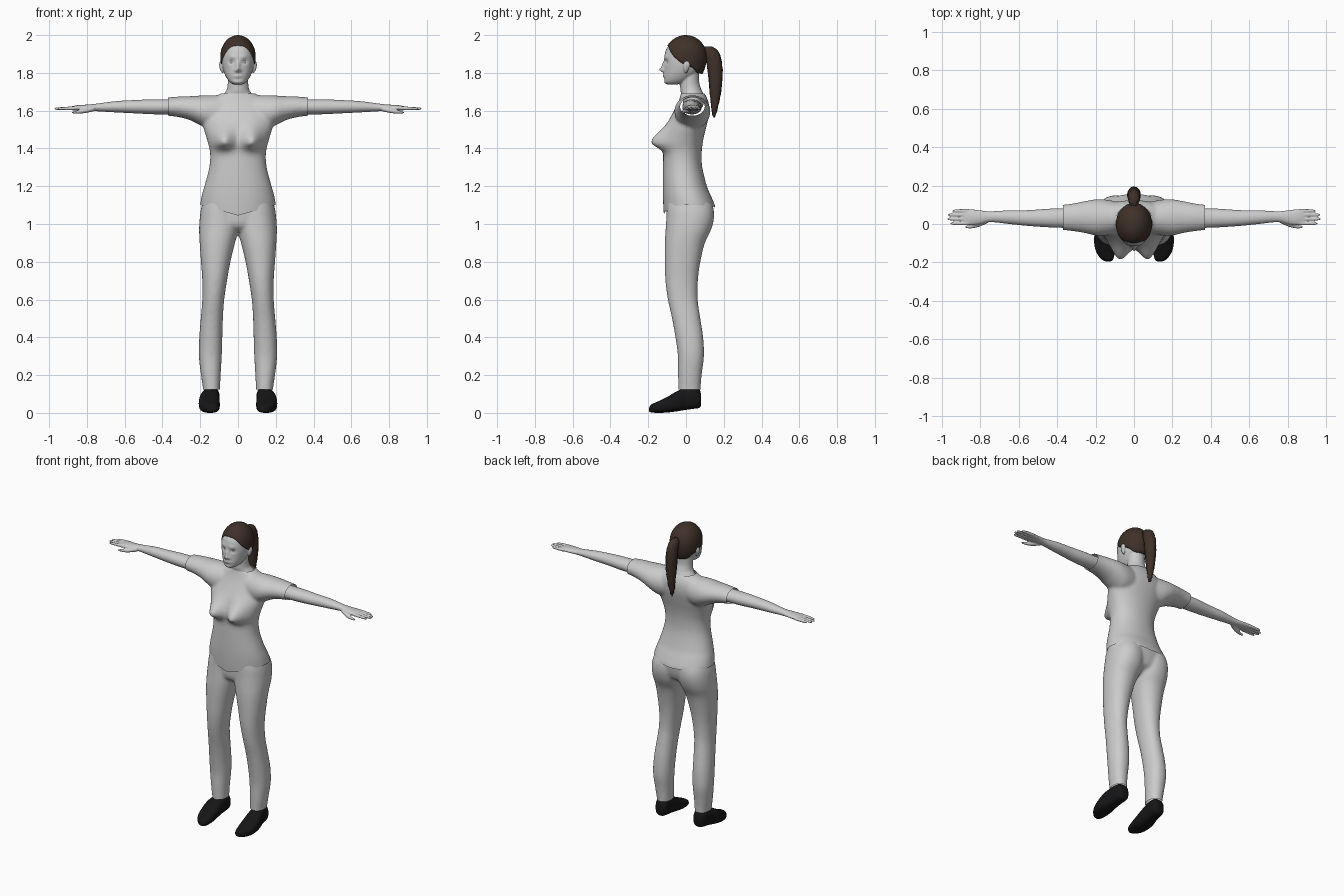
import bpy, bmesh
from math import sin, cos, pi, asin, exp, copysign


def interp(keys, k=5):
    """Smooth curve through key tuples whose first entry is the position along the axis."""
    out = []
    m = len(keys)
    tan = []
    for i in range(m):
        a, b = keys[max(i - 1, 0)], keys[min(i + 1, m - 1)]
        tan.append([(q - p) / (b[0] - a[0]) for p, q in zip(a, b)])
    for i in range(m - 1):
        a, b, h = keys[i], keys[i + 1], keys[i + 1][0] - keys[i][0]
        for j in range(k):
            u = j / k
            w = (2*u**3 - 3*u*u + 1, u**3 - 2*u*u + u, 3*u*u - 2*u**3, u**3 - u*u)
            out.append([w[0]*p + w[1]*h*tp + w[2]*q + w[3]*h*tq
                        for p, q, tp, tq in zip(a, b, tan[i], tan[i + 1])])
    return out + [list(keys[-1])]


def loft(bm, axis, keys, n=40, e=1.0, bump=None, mirror=False):
    """Closed tube; each key is (t, a0, a1, b0, b1): extents across the axis."""
    for s in ((1, -1) if mirror else (1,)):
        rings = []
        for t, a0, a1, b0, b1 in interp(keys):
            ring = []
            for i in range(n):
                c, d = cos(2*pi*i/n), sin(2*pi*i/n)
                a = (a0 + a1)/2 + (a1 - a0)/2 * copysign(abs(c)**e, c)
                b = (b0 + b1)/2 + (b1 - b0)/2 * copysign(abs(d)**e, d)
                p = {'x': (t, a, b), 'y': (a, t, b), 'z': (a, b, t)}[axis]
                if bump:
                    p = bump(*p)
                ring.append(bm.verts.new((s*p[0], p[1], p[2])))
            rings.append(ring)
        for r, q in zip(rings, rings[1:]):
            for i in range(n):
                j = (i + 1) % n
                bm.faces.new((r[i], r[j], q[j], q[i]))
        bm.faces.new(rings[0])
        bm.faces.new(rings[-1])


def sym(keys):
    return [(z, -w, w, y0, y1) for z, w, y0, y1 in keys]


def finish(name, bm, color=None, voxel=0, smooth=0, cuts=(), warp=None):
    """Make the object; optionally fuse its shells, trim openings and warp it."""
    bmesh.ops.recalc_face_normals(bm, faces=bm.faces[:])
    me = bpy.data.meshes.new(name)
    bm.to_mesh(me)
    bm.free()
    ob = bpy.data.objects.new(name, me)
    bpy.context.collection.objects.link(ob)
    if voxel:
        r = ob.modifiers.new("fuse", 'REMESH')
        r.mode, r.voxel_size = 'VOXEL', voxel
        if smooth:
            sm = ob.modifiers.new("relax", 'SMOOTH')
            sm.factor, sm.iterations = 0.5, smooth
        dg = bpy.context.evaluated_depsgraph_get()
        new = bpy.data.meshes.new_from_object(ob.evaluated_get(dg))
        ob.modifiers.clear()
        ob.data = me = new
        me.name = name
        b2 = bmesh.new()
        b2.from_mesh(me)
        for co, no in cuts:
            bmesh.ops.bisect_plane(b2, geom=b2.verts[:] + b2.edges[:] + b2.faces[:],
                                   plane_co=co, plane_no=no, clear_outer=True)
        if warp:
            for v in b2.verts:
                v.co = warp(*v.co)
        b2.to_mesh(me)
        b2.free()
    for p in me.polygons:
        p.use_smooth = True
    if color:
        mat = bpy.data.materials.new(name + "_colour")
        mat.diffuse_color = color
        me.materials.append(mat)
    return ob


HAIR, BLACK = (0.05, 0.03, 0.022, 1), (0.008, 0.008, 0.009, 1)


# Shirt: torso and short sleeves
def bust(x, y, z):
    if y < 0:
        dz = (z - 1.432) / (0.07 if z > 1.432 else 0.036)
        y -= 0.075 * exp(-((abs(x) - 0.075)/0.052)**2 - dz*dz)
    return x, y, z


def hem(x, y, z):
    drop = 0.055 * max(0, 1 - abs(x)/0.2) if y < 0.02 else 0.015 * max(0, 1 - abs(x)/0.2)
    blend = min(1, max(0, (y + 0.1) / 0.12)) if y < 0.02 else 0
    return x, y, z - drop * (1 - blend) * max(0, 1 - (z - 1.1)/0.15)


bm = bmesh.new()
loft(bm, 'z', sym([(1.04, .2, -.11, .152), (1.1, .2, -.117, .156), (1.15, .192, -.121, .136),
                   (1.2, .178, -.123, .112), (1.3, .152, -.122, .086), (1.38, .148, -.12, .083),
                   (1.45, .165, -.12, .092), (1.52, .185, -.103, .109), (1.58, .188, -.074, .122),
                   (1.63, .17, -.048, .122), (1.67, .13, -.032, .11), (1.7, .075, -.025, .092),
                   (1.72, .06, -.025, .085)]), n=64, e=.92, bump=bust)
loft(bm, 'x', [(.08, -.05, .115, 1.5, 1.68), (.15, -.06, .127, 1.5, 1.682), (.2, -.06, .128, 1.523, 1.68),
               (.25, -.048, .12, 1.548, 1.677), (.31, -.038, .108, 1.565, 1.675),
               (.37, -.032, .1, 1.573, 1.67), (.42, -.03, .098, 1.575, 1.668)], mirror=True)
finish("shirt", bm, voxel=.009, smooth=5, warp=hem,
       cuts=[((0, 0, 1.1), (0, 0, -1)), ((0, 0, 1.692), (0, 0, 1)),
             ((.37, 0, 0), (1, 0, 0)), ((-.37, 0, 0), (-1, 0, 0))])

# Trousers: two legs fused to the pelvis
bm = bmesh.new()
loft(bm, 'z', [(.09, .095, .185, -.04, .075), (.13, .095, .186, -.041, .077), (.2, .092, .196, -.042, .083),
               (.3, .086, .207, -.043, .095), (.4, .083, .205, -.056, .091), (.5, .08, .197, -.074, .076),
               (.6, .073, .189, -.096, .062), (.7, .058, .189, -.109, .063), (.8, .04, .196, -.112, .076),
               (.9, .016, .203, -.112, .1), (.97, -.004, .206, -.108, .133), (1.03, -.01, .203, -.104, .148),
               (1.08, -.01, .196, -.102, .146), (1.13, -.01, .18, -.098, .13)], e=.92, mirror=True)
loft(bm, 'z', sym([(.96, .12, -.06, .06), (.98, .17, -.085, .095), (1.0, .198, -.097, .122),
                   (1.05, .198, -.102, .14), (1.1, .192, -.102, .143), (1.16, .18, -.1, .12)]), e=.92)
finish("trousers", bm, voxel=.009, smooth=5,
       cuts=[((0, 0, .125), (0, 0, -1)), ((0, 0, 1.115), (0, 0, 1))])

# Arms with palms, fingers and thumbs
bm = bmesh.new()
loft(bm, 'x', [(.32, -.02, .085, 1.58, 1.66), (.37, -.02, .082, 1.58, 1.66), (.45, -.017, .079, 1.581, 1.66),
               (.55, -.01, .072, 1.586, 1.656), (.65, 0, .071, 1.591, 1.65), (.75, .01, .066, 1.597, 1.637),
               (.8, .0, .071, 1.599, 1.632), (.85, -.006, .077, 1.6, 1.629), (.885, -.004, .075, 1.603, 1.622)],
     mirror=True)
for y, tip in ((.003, .955), (.026, .972), (.048, .968), (.068, .945)):
    loft(bm, 'x', [(.86, y - .01, y + .01, 1.603, 1.624), (.92, y - .009, y + .009, 1.603, 1.62),
                   (tip - .008, y - .007, y + .007, 1.604, 1.617), (tip, y - .003, y + .003, 1.608, 1.613)],
         n=12, mirror=True)
loft(bm, 'x', [(.76, .005, .035, 1.597, 1.625), (.81, -.016, .012, 1.587, 1.611),
               (.85, -.023, -.003, 1.584, 1.602), (.878, -.021, -.01, 1.585, 1.594)], n=14, mirror=True)
finish("arms", bm, voxel=.0045, smooth=2)

# Head and neck


def face(x, y, z):
    if y < -.02:
        def g(cx, wx, cz, wz):
            return exp(-((abs(x) - cx)/wx)**2 - ((z - cz)/wz)**2)
        y -= .026 * g(0, .012, 1.816, .012) + .014 * g(0, .01, 1.84, .018)
        y -= .006 * g(0, .024, 1.784, .009) + .006 * g(.016, .008, 1.812, .008)
        y -= .005 * g(.03, .02, 1.885, .01)
        y += .011 * g(.034, .016, 1.858, .012) + .005 * g(0, .025, 1.766, .007)
    return x, y, z


bm = bmesh.new()
loft(bm, 'z', sym([(1.738, .022, -.1, -.05), (1.75, .043, -.115, 0), (1.78, .064, -.117, .045),
                   (1.82, .079, -.115, .08), (1.87, .086, -.115, .095), (1.92, .083, -.107, .094),
                   (1.95, .07, -.086, .08), (1.975, .042, -.05, .05), (1.985, .02, -.02, .025)]),
     n=96, e=.94, bump=face)
loft(bm, 'z', sym([(1.62, .09, -.01, .09), (1.67, .092, -.022, .096), (1.69, .074, -.026, .091),
                   (1.71, .06, -.03, .082), (1.75, .054, -.031, .07), (1.82, .054, -.03, .07)]))
loft(bm, 'z', [(1.8, .078, .086, -.005, .005), (1.815, .078, .094, -.012, .012), (1.84, .078, .1, -.014, .022),
               (1.86, .08, .096, -.008, .016), (1.865, .082, .088, 0, .01)], n=16, mirror=True)
finish("head", bm, voxel=.0045, smooth=2)

# Eyes
bm = bmesh.new()
for s in (1, -1):
    r = bmesh.ops.create_uvsphere(bm, u_segments=16, v_segments=10, radius=.013)
    bmesh.ops.translate(bm, verts=r['verts'], vec=(s*.033, -.089, 1.858))
finish("eyes", bm)

# Hair cap with a shaped hairline
bm = bmesh.new()
line = interp([(0, 1.945), (.5, 1.935), (1.0, 1.885), (1.4, 1.85), (1.9, 1.83), (2.4, 1.8), (pi, 1.795)], 6)
cols = line + [[2*pi - a, z] for a, z in line[-2:0:-1]]
zc, h, rows, grid = 1.885, .115, 14, []
for a, zb in cols:
    f0 = asin((zb - zc)/h) if zb > zc else (zb - zc)/h
    col = []
    for j in range(-1, rows):
        f = f0 + (pi/2 - f0) * max(j, 0)/rows
        z, r = (zc + h*sin(f), cos(f)) if f > 0 else (zc + h*f, 1 - (f*h/.2)**2)
        r *= .9 if j < 0 else 1
        col.append(bm.verts.new((.094*r*sin(a), -(.115 if cos(a) > 0 else .11)*r*cos(a), z)))
    grid.append(col)
top = bm.verts.new((0, 0, zc + h))
for c, d in zip(grid, grid[1:] + grid[:1]):
    for j in range(rows):
        bm.faces.new((c[j], d[j], d[j + 1], c[j + 1]))
    bm.faces.new((c[rows], d[rows], top))
finish("hair", bm, HAIR)

# Ponytail
bm = bmesh.new()
loft(bm, 'z', sym([(1.565, .004, .144, .152), (1.6, .014, .137, .164), (1.7, .027, .126, .185),
                   (1.8, .033, .116, .193), (1.87, .033, .106, .186), (1.92, .026, .088, .166),
                   (1.94, .012, .09, .135)]), n=32,
     bump=lambda x, y, z: (x + .002*sin(z*170 + y*300), y + .0025*sin(z*150 + x*400), z))
finish("ponytail", bm, HAIR)

# Shoes
bm = bmesh.new()
loft(bm, 'y', [(-.196, .122, .142, .008, .025), (-.187, .11, .165, .003, .042), (-.15, .1, .194, 0, .06),
               (-.1, .096, .207, .002, .084), (-.05, .098, .205, .008, .114), (0, .099, .191, .016, .134),
               (.05, .098, .185, .023, .134), (.073, .106, .174, .028, .12), (.08, .118, .162, .04, .1)],
     n=32, e=.75, mirror=True)
finish("shoes", bm, BLACK)
